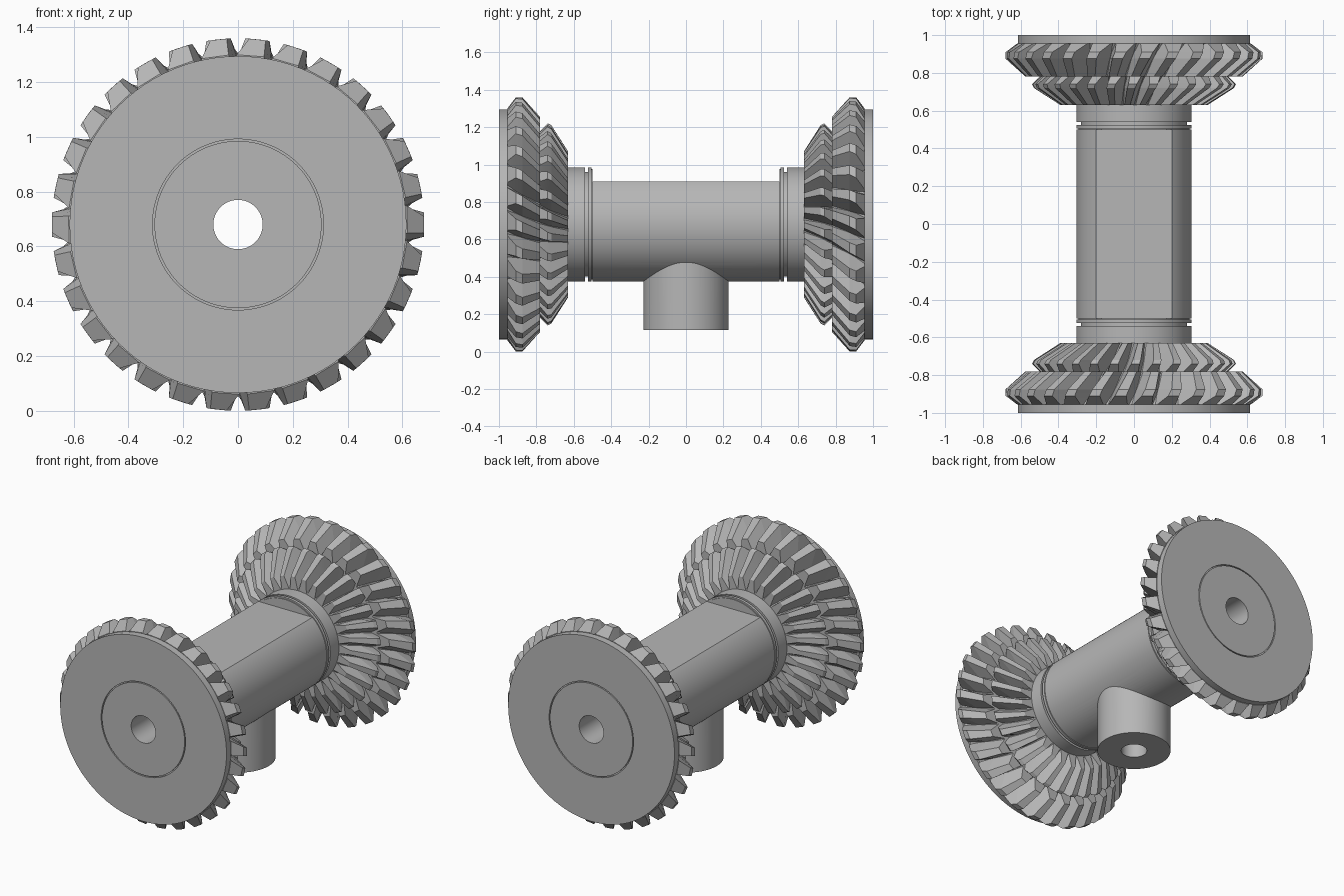
import bpy, bmesh, math
from mathutils import Matrix, Vector

AXIS = 0.68      # height of the shaft axis
TEETH = 30
SPIRAL = 0.7     # tooth twist in radians per unit of length
R_SHAFT, R_BORE = 0.305, 0.09

if "Cube" in bpy.data.objects:
    bpy.data.objects.remove(bpy.data.objects["Cube"], do_unlink=True)

steel = bpy.data.materials.new("steel_grey")
steel.use_nodes = True
steel.diffuse_color = (0.47, 0.47, 0.47, 1)
steel.node_tree.nodes["Principled BSDF"].inputs["Base Color"].default_value = steel.diffuse_color


def polar(r, a, y):
    return Vector((r * math.sin(a), y, r * math.cos(a)))


def finish(bm, name, angle=30):
    bmesh.ops.recalc_face_normals(bm, faces=bm.faces)
    mesh = bpy.data.meshes.new(name)
    bm.to_mesh(mesh)
    bm.free()
    mesh.materials.append(steel)
    obj = bpy.data.objects.new(name, mesh)
    bpy.context.collection.objects.link(obj)
    obj.location.z = AXIS
    smooth(obj, angle)
    return obj


def smooth(obj, angle):
    bpy.ops.object.select_all(action='DESELECT')
    bpy.context.view_layer.objects.active = obj
    obj.select_set(True)
    bpy.ops.object.shade_smooth_by_angle(angle=math.radians(angle))


def lathe(bm, profile, steps=96):
    """Revolve a closed (distance, radius) profile about the shaft axis."""
    rings = [[bm.verts.new(polar(r, 2 * math.pi * i / steps, -d)) for d, r in profile]
             for i in range(steps)]
    n = len(profile)
    for i, ring in enumerate(rings):
        after = rings[(i + 1) % steps]
        for j in range(n):
            k = (j + 1) % n
            bm.faces.new((ring[j], ring[k], after[k], after[j]))


def tooth_row(bm, stations):
    """Spiral teeth; a station is distance, tip radius, root radius, half widths."""
    for i in range(TEETH):
        centre = math.radians(6) + 2 * math.pi * i / TEETH
        loops = []
        for d, tip, root, w_tip, w_root in stations:
            a = centre + SPIRAL * (0.91 - d)
            corners = ((root, -w_root), (tip, -w_tip), (tip, w_tip), (root, w_root))
            loops.append([bm.verts.new(polar(r, a + w / r, -d)) for r, w in corners])
        for p, q in zip(loops, loops[1:]):
            for j in range(4):
                k = (j + 1) % 4
                bm.faces.new((p[j], p[k], q[k], q[j]))
        bm.faces.new(loops[0])
        bm.faces.new(loops[-1])


# Gear blank: end disc with hub groove, stepped cone, grooved collar
BLANK = [(1, R_BORE), (1, 0.305), (0.99, 0.305), (0.99, 0.312), (1, 0.312),
         (1, 0.615), (0.955, 0.615), (0.955, 0.6), (0.78, 0.49), (0.78, 0.45),
         (0.63, 0.31), (0.63, R_SHAFT), (0.54, R_SHAFT), (0.54, 0.28),
         (0.525, 0.28), (0.525, R_SHAFT), (0.506, R_SHAFT), (0.506, 0.295),
         (0.5, 0.295), (0.5, R_BORE)]
OUTER = [(0.955, 0.62, 0.58, 0.05, 0.062), (0.91, 0.68, 0.56, 0.03, 0.062),
         (0.875, 0.68, 0.54, 0.028, 0.06), (0.78, 0.575, 0.48, 0.022, 0.05)]
INNER = [(0.78, 0.5, 0.44, 0.03, 0.046), (0.74, 0.54, 0.405, 0.022, 0.043),
         (0.72, 0.53, 0.385, 0.021, 0.041), (0.63, 0.39, 0.3, 0.015, 0.03)]

for end, turn in (("front", 0), ("back", math.pi)):
    for part, build in (("gear_blank", lambda bm: lathe(bm, BLANK)),
                        ("outer_teeth", lambda bm: tooth_row(bm, OUTER)),
                        ("inner_teeth", lambda bm: tooth_row(bm, INNER))):
        bm = bmesh.new()
        build(bm)
        bmesh.ops.rotate(bm, verts=bm.verts, matrix=Matrix.Rotation(turn, 3, 'Z'))
        finish(bm, f"{end}_{part}", 30 if part == "gear_blank" else 5)


def cylinder(name, radius, lo, hi, upright=False):
    bm = bmesh.new()
    bmesh.ops.create_cone(bm, cap_ends=True, segments=96, radius1=radius,
                          radius2=radius, depth=hi - lo)
    bmesh.ops.translate(bm, verts=bm.verts, vec=(0, 0, (lo + hi) / 2))
    if not upright:
        bmesh.ops.rotate(bm, verts=bm.verts, matrix=Matrix.Rotation(math.pi / 2, 3, 'X'))
    return finish(bm, name)


def combine(obj, tool, operation):
    mod = obj.modifiers.new(operation.lower(), 'BOOLEAN')
    mod.operation, mod.solver, mod.object = operation, 'EXACT', tool
    bpy.context.view_layer.objects.active = obj
    bpy.ops.object.modifier_apply(modifier=mod.name)
    bpy.data.objects.remove(tool, do_unlink=True)


# Shaft body with a flat along the top
shaft = cylinder("shaft_body", R_SHAFT, -0.5, 0.5)
bm = bmesh.new()
bm.from_mesh(shaft.data)
cut = bmesh.ops.bisect_plane(bm, geom=bm.verts[:] + bm.edges[:] + bm.faces[:],
                             plane_co=(0, 0, 0.23), plane_no=(0, 0, 1), clear_outer=True)
bmesh.ops.holes_fill(bm, edges=[e for e in bm.edges if e.is_boundary])
bmesh.ops.recalc_face_normals(bm, faces=bm.faces)
bm.to_mesh(shaft.data)
bm.free()

# Stub pipe below, then the bores through both
combine(shaft, cylinder("stub_pipe", 0.228, -0.565, 0, True), 'UNION')
combine(shaft, cylinder("shaft_bore", R_BORE, -0.7, 0.7), 'DIFFERENCE')
combine(shaft, cylinder("stub_bore", 0.08, -0.7, 0, True), 'DIFFERENCE')
smooth(shaft, 20)
